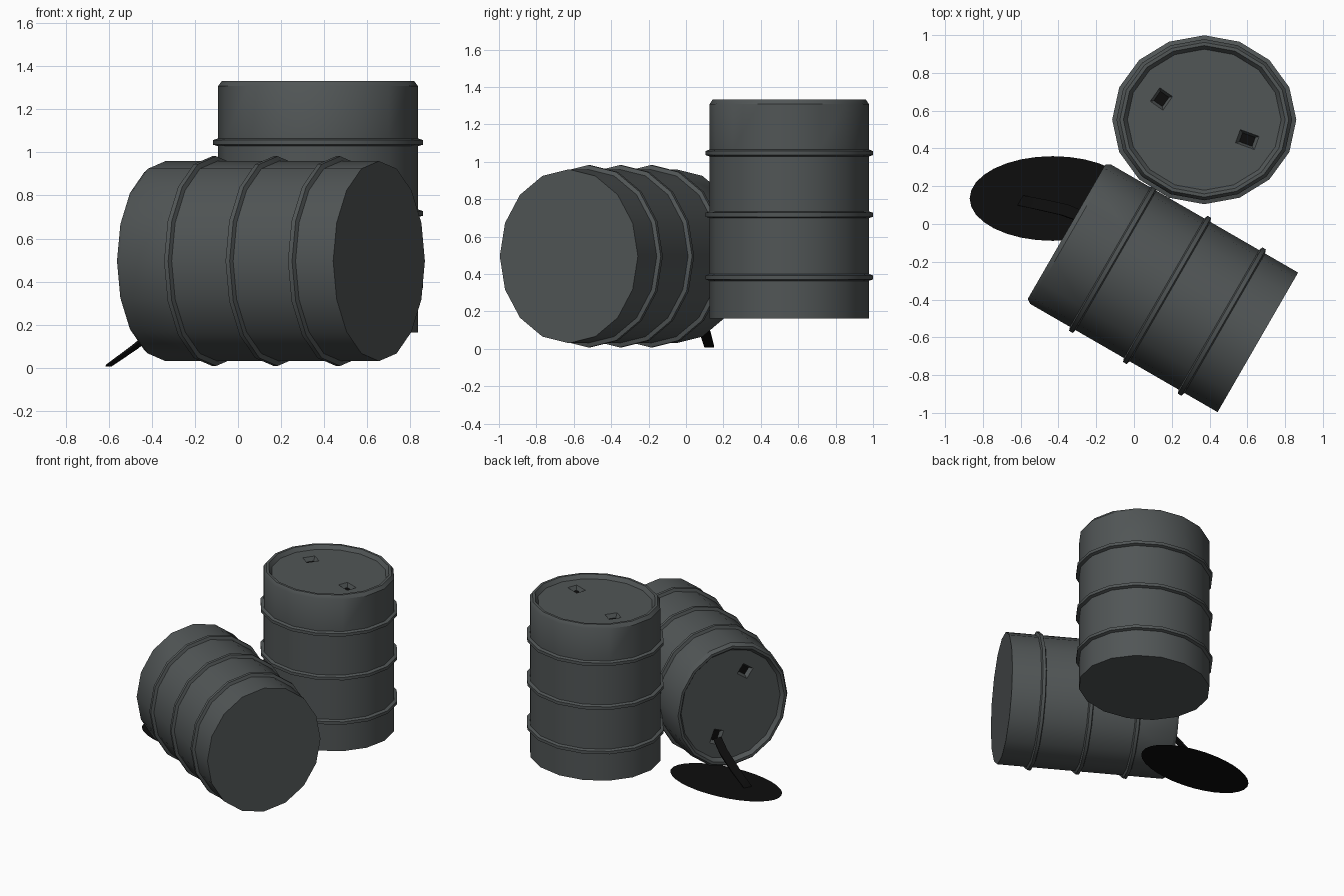
import bpy, bmesh, math
from mathutils import Matrix, Vector

if "Cube" in bpy.data.objects:
    bpy.data.objects.remove(bpy.data.objects["Cube"])


def material(name, rgb):
    m = bpy.data.materials.new(name)
    m.diffuse_color = (*rgb, 1)
    m.use_nodes = True
    m.node_tree.nodes["Principled BSDF"].inputs["Base Color"].default_value = m.diffuse_color
    return m


STEEL = material("dark_steel", (0.082, 0.092, 0.093))
OIL = material("black_oil", (0.004, 0.004, 0.004))
SIDES = 16
SQUASH = 0.917  # barrels are slightly oval
HEIGHT = 1.17


def finish(bm, name, mats, angle=35):
    """Recalculate normals, keep hard edges sharp, make the object."""
    bmesh.ops.recalc_face_normals(bm, faces=bm.faces)
    for f in bm.faces:
        f.smooth = True
    for e in bm.edges:
        e.smooth = len(e.link_faces) == 2 and e.calc_face_angle(0) < math.radians(angle)
    me = bpy.data.meshes.new(name)
    bm.to_mesh(me)
    bm.free()
    for m in mats:
        me.materials.append(m)
    ob = bpy.data.objects.new(name, me)
    bpy.context.collection.objects.link(ob)
    return ob


def bridge(bm, a, b):
    n = len(a)
    return [bm.faces.new((a[i], a[(i + 1) % n], b[(i + 1) % n], b[i])) for i in range(n)]


def rect(bm, x, y, z, hw, hh, rot):
    c, s = math.cos(rot), math.sin(rot)
    return [bm.verts.new((x + u * hw * c - v * hh * s, y + u * hw * s + v * hh * c, z))
            for u, v in ((-1, -1), (1, -1), (1, 1), (-1, 1))]


def barrel(name, matrix):
    """Oval drum centred on its own origin, lid at +z."""
    bm = bmesh.new()
    h = HEIGHT / 2
    lid_z = h - 0.028
    prof = [(0.465, -h)]
    for z in (0.22, 0.555, 0.885):  # rolling hoops
        prof += [(0.465, z - h - 0.018), (0.4875, z - h - 0.011),
                 (0.4875, z - h + 0.011), (0.465, z - h + 0.018)]
    prof += [(0.465, h - 0.024), (0.447, h), (0.428, h), (0.407, lid_z)]  # rim
    rings = []
    for r, z in prof:
        rings.append([bm.verts.new((r * math.cos(a), r * SQUASH * math.sin(a), z))
                      for a in (2 * math.pi * i / SIDES for i in range(SIDES))])
    for a, b in zip(rings, rings[1:]):
        bridge(bm, a, b)
    bm.faces.new(rings[0][::-1])
    # bung holes: sloped pits with oil at the bottom
    loops = [rings[-1]]
    for x, y, hw, hh, rot in ((-0.227, 0.11, 0.041, 0.044, -35), (0.228, -0.105, 0.053, 0.037, -20)):
        top = rect(bm, x, y, lid_z, hw, hh, math.radians(rot))
        low = rect(bm, x, y, lid_z - 0.03, hw * 0.68, hh * 0.68, math.radians(rot))
        bridge(bm, top, low)
        bm.faces.new(low).material_index = 1
        loops.append(top)
    # lid filled around the holes
    edges = [bm.edges.get((l[i], l[(i + 1) % len(l)])) for l in loops for i in range(len(l))]
    bmesh.ops.triangle_fill(bm, use_beauty=True, use_dissolve=False, edges=edges)
    ob = finish(bm, name, (STEEL, OIL))
    ob.matrix_world = matrix
    return ob


barrel("upright_barrel", Matrix.Translation((0.372, 0.552, 0.162 + HEIGHT / 2)))

# lying barrel: lid faces back left
c, s = math.cos(math.radians(30)), 0.5
lying = Matrix(((0, -s, -c, 0.149), (0, -c, s, -0.334), (-1, 0, 0, 0.495), (0, 0, 0, 1)))
barrel("lying_barrel", lying)

# oil puddle
bm = bmesh.new()
bm.faces.new([bm.verts.new((-0.43 + 0.44 * math.cos(a), 0.135 + 0.224 * math.sin(a), 0.002))
              for a in (2 * math.pi * i / 32 for i in range(32))])
finish(bm, "oil_puddle", (OIL,))

# oil stream: thin tapered tongue from the lower bung to the puddle
bm = bmesh.new()
side = Vector((s, c, 0))
sections = []
for p, w, t in (((-0.30, 0.048, 0.255), 0.030, 0.014), ((-0.37, 0.075, 0.185), 0.032, 0.012),
                ((-0.48, 0.10, 0.095), 0.032, 0.009), ((-0.60, 0.125, 0.010), 0.030, 0.004)):
    p, up = Vector(p), Vector((0.4 * t, 0, t))
    sections.append([bm.verts.new(p + side * w * u + up * v)
                     for u, v in ((-1, -1), (1, -1), (1, 1), (-1, 1))])
for a, b in zip(sections, sections[1:]):
    bridge(bm, a, b)
bm.faces.new(sections[0])
bm.faces.new(sections[-1])
finish(bm, "oil_stream", (OIL,))
